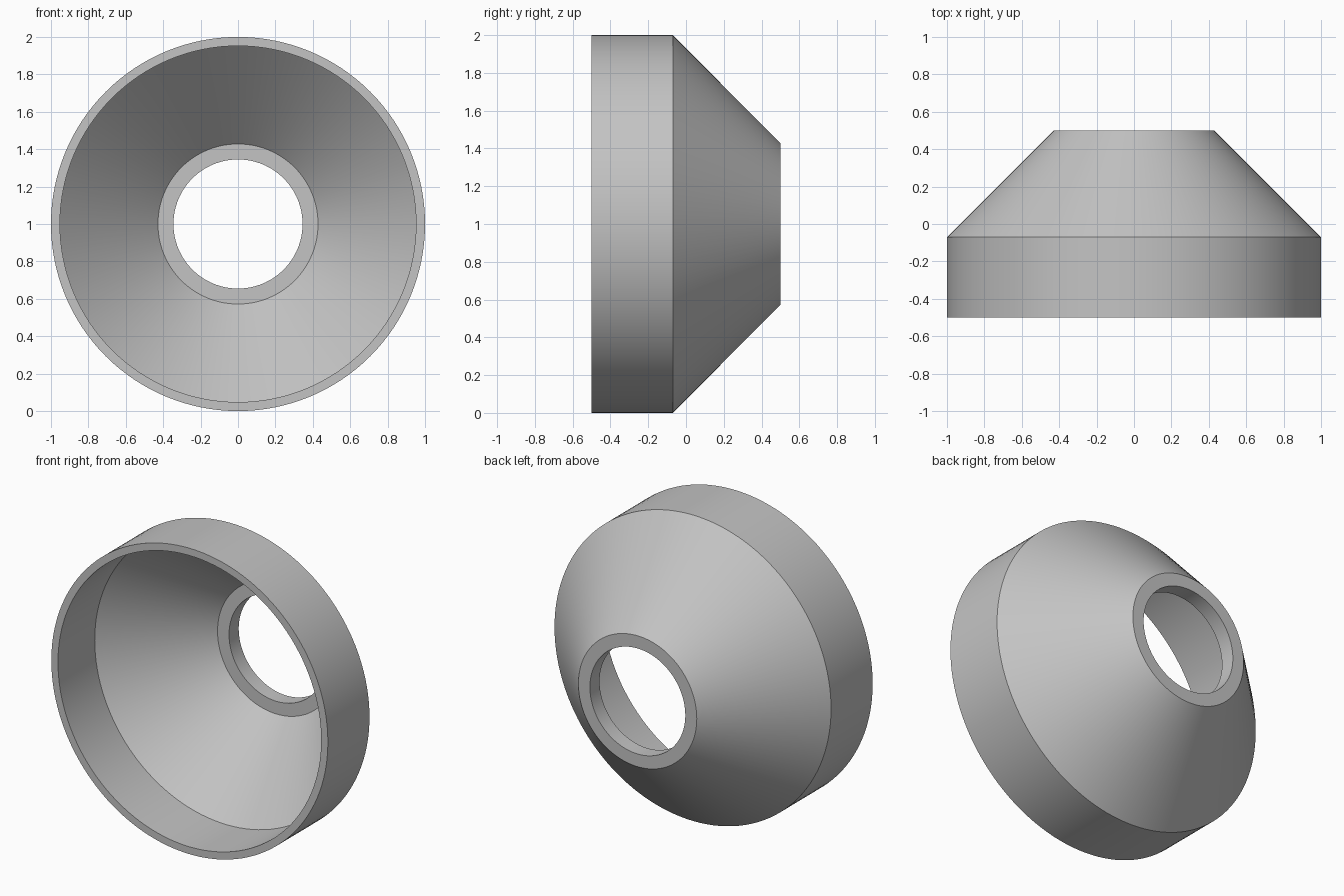
import bpy, bmesh, math
from mathutils import Matrix, Vector

cube = bpy.data.objects.get("Cube")
if cube:
    bpy.data.objects.remove(cube, do_unlink=True)

# Plain grey material
grey = bpy.data.materials.new("light_grey")
grey.use_nodes = True
colour = (0.55, 0.55, 0.55, 1)
grey.diffuse_color = colour
grey.node_tree.nodes["Principled BSDF"].inputs["Base Color"].default_value = colour

# Closed wall section as (radius, y): outside front to back, then inside back to front
profile = [(1.0, -0.5), (1.0, -0.07), (0.428, 0.5), (0.345, 0.5),
           (0.345, 0.4), (0.428, 0.4), (0.952, -0.12), (0.952, -0.5)]
SEGMENTS = 128

# Sweep the section around the front-to-back axis
bm = bmesh.new()
axis_centre = Vector((0, 0, 1))
rings = []
for i in range(SEGMENTS):
    turn = Matrix.Rotation(math.tau * i / SEGMENTS, 3, 'Y')
    rings.append([bm.verts.new(axis_centre + turn @ Vector((0, y, r))) for r, y in profile])
for i, ring in enumerate(rings):
    following = rings[(i + 1) % SEGMENTS]
    for j in range(len(profile)):
        k = (j + 1) % len(profile)
        bm.faces.new((ring[j], ring[k], following[k], following[j]))
bmesh.ops.recalc_face_normals(bm, faces=bm.faces)

mesh = bpy.data.meshes.new("conical_cup")
bm.to_mesh(mesh)
bm.free()
mesh.materials.append(grey)
cup = bpy.data.objects.new("conical_cup", mesh)
bpy.context.collection.objects.link(cup)

# Smooth round walls with crisp rims
bpy.ops.object.select_all(action='DESELECT')
cup.select_set(True)
bpy.context.view_layer.objects.active = cup
bpy.ops.object.shade_smooth_by_angle(angle=math.radians(30))
